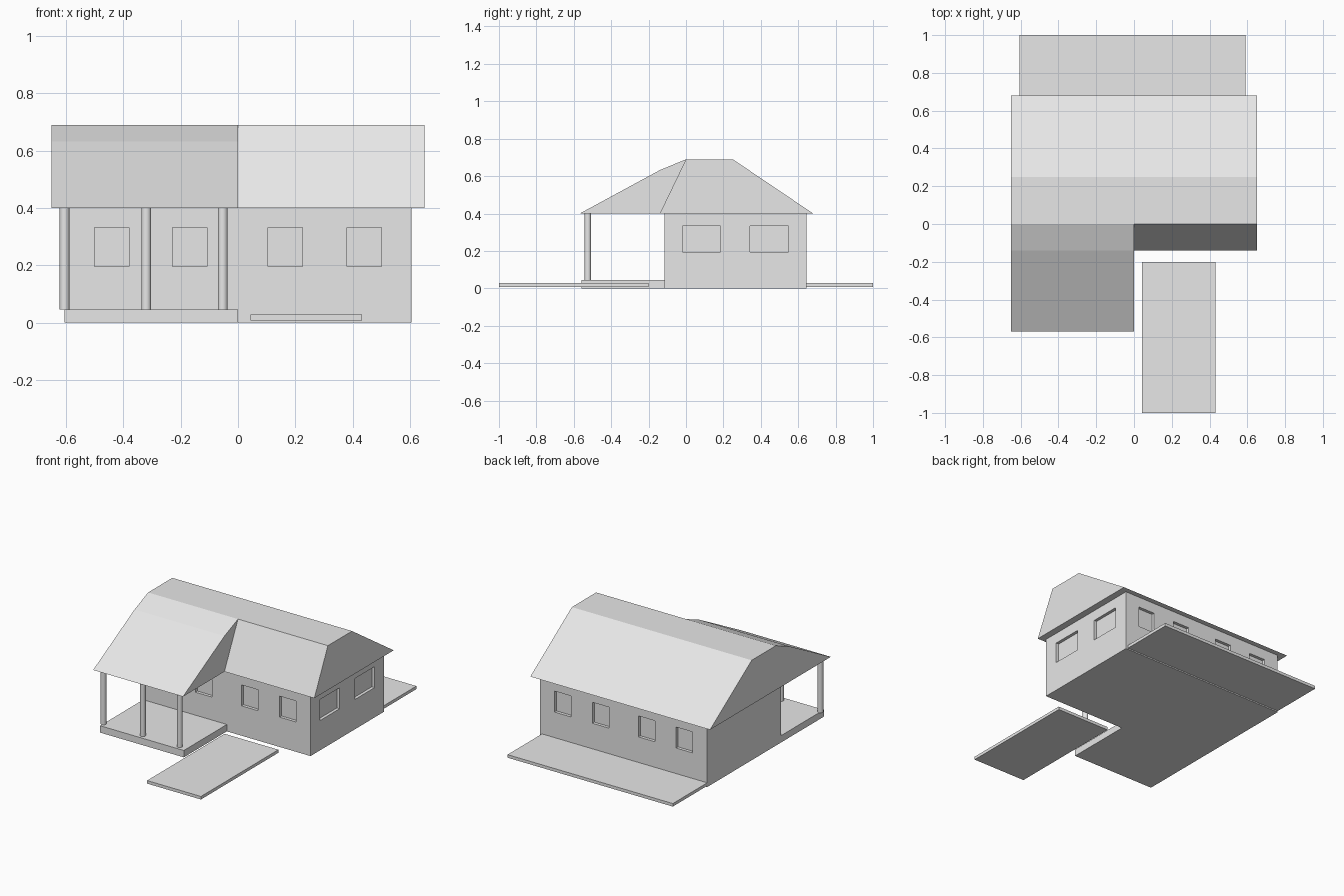
import bpy, bmesh
from mathutils import Matrix, Vector

if "Cube" in bpy.data.objects:
    bpy.data.objects.remove(bpy.data.objects["Cube"], do_unlink=True)

grey = bpy.data.materials.new("plain_grey")
grey.use_nodes = True
grey.diffuse_color = (0.8, 0.8, 0.8, 1)
grey.node_tree.nodes["Principled BSDF"].inputs["Base Color"].default_value = (0.8, 0.8, 0.8, 1)


def add_object(name, bm):
    bmesh.ops.recalc_face_normals(bm, faces=bm.faces)
    mesh = bpy.data.meshes.new(name)
    bm.to_mesh(mesh)
    bm.free()
    mesh.materials.append(grey)
    obj = bpy.data.objects.new(name, mesh)
    bpy.context.collection.objects.link(obj)
    return obj


def box_into(bm, low, high):
    low, high = Vector(low), Vector(high)
    matrix = Matrix.Translation((low + high) / 2) @ Matrix.Diagonal((*(high - low), 1))
    bmesh.ops.create_cube(bm, size=1, matrix=matrix)


def box(name, low, high):
    bm = bmesh.new()
    box_into(bm, low, high)
    return add_object(name, bm)


def roof(name, profile, x0, x1):
    """Extrude a (y, z) profile along x."""
    bm = bmesh.new()
    face = bm.faces.new([bm.verts.new((x0, y, z)) for y, z in profile])
    new = bmesh.ops.extrude_face_region(bm, geom=[face])["geom"]
    bmesh.ops.translate(bm, vec=(x1 - x0, 0, 0),
                        verts=[v for v in new if isinstance(v, bmesh.types.BMVert)])
    return add_object(name, bm)


# House body, with recessed windows on the front, back and left side
W, FRONT, BACK, EAVE = 0.605, -0.115, 0.645, 0.4
SILL, HEAD, DEPTH = 0.195, 0.332, 0.02
walls = box("walls", (-W, FRONT, 0), (W, BACK, EAVE))
bm = bmesh.new()
for x in (-0.44, -0.168, 0.165, 0.44):
    for y in (FRONT, BACK):
        box_into(bm, (x - 0.06, y - DEPTH, SILL), (x + 0.06, y + DEPTH, HEAD))
for y in (0.083, 0.445):
    box_into(bm, (W - DEPTH, y - 0.102, SILL), (W + DEPTH, y + 0.102, HEAD))
cutter = add_object("window_cutter", bm)
cutter.hide_render = True
cut = walls.modifiers.new("windows", "BOOLEAN")
cut.object, cut.operation, cut.solver = cutter, "DIFFERENCE", "EXACT"
bpy.context.view_layer.objects.active = walls
bpy.ops.object.modifier_apply(modifier=cut.name)
bpy.data.objects.remove(cutter, do_unlink=True)

# Roof: steep front on one half, long slope over the porch on the other
rear = [(0.68, EAVE), (0.25, 0.69), (0, 0.69)]
roof("main_roof", rear + [(-0.14, EAVE)], 0, 0.65)
roof("porch_roof", rear + [(-0.14, 0.632), (-0.568, EAVE)], -0.65, 0)

# Porch floor and round posts
box("porch_floor", (-W, -0.56, 0), (0, FRONT, 0.045))
for i, x in enumerate((-0.605, -0.32, -0.053)):
    bm = bmesh.new()
    bmesh.ops.create_cone(bm, cap_ends=True, segments=32, radius1=0.017, radius2=0.017,
                          depth=EAVE - 0.045,
                          matrix=Matrix.Translation((x, -0.525, (EAVE + 0.045) / 2)))
    post = add_object(f"porch_post_{i + 1}", bm)
    bpy.ops.object.select_all(action="DESELECT")
    post.select_set(True)
    bpy.context.view_layer.objects.active = post
    bpy.ops.object.shade_smooth_by_angle()

# Paving
box("front_path", (0.043, -1, 0.008), (0.432, -0.2, 0.028))
box("back_terrace", (-W, BACK, 0.008), (0.59, 1, 0.028))
